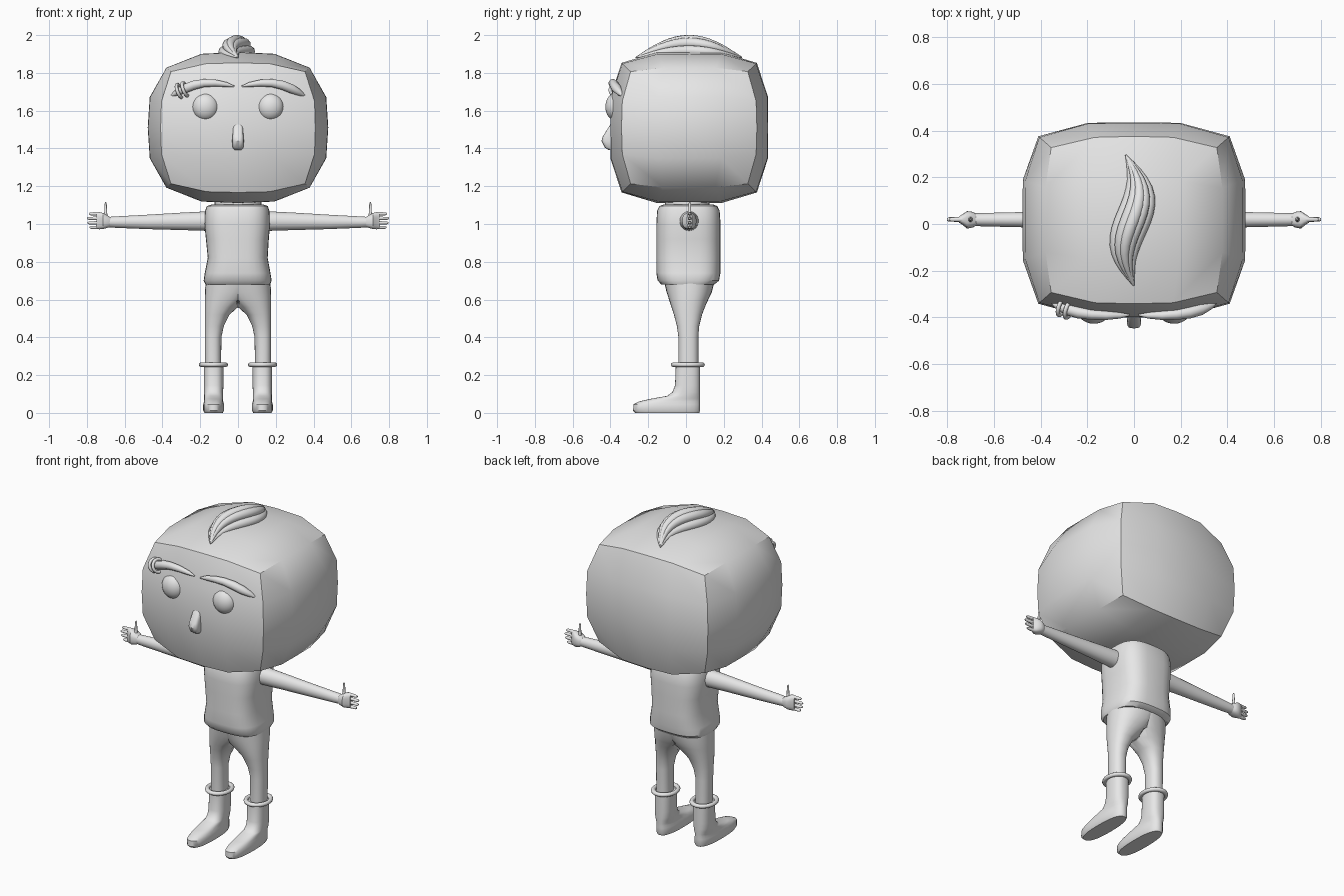
import bpy, bmesh, math
from mathutils import Vector, Matrix

if "Cube" in bpy.data.objects:
    bpy.data.objects.remove(bpy.data.objects["Cube"])

clay = bpy.data.materials.new("light_grey")
clay.use_nodes = True
GREY = (0.8, 0.8, 0.8, 1)
clay.diffuse_color = GREY
clay.node_tree.nodes["Principled BSDF"].inputs["Base Color"].default_value = GREY


def finish(obj, mirror=False, angle=40):
    """Give an object its colour, smooth shading and optional mirrored twin."""
    obj.data.materials.append(clay)
    bpy.ops.object.select_all(action="DESELECT")
    obj.select_set(True)
    bpy.context.view_layer.objects.active = obj
    bpy.ops.object.shade_smooth_by_angle(angle=math.radians(angle))
    if mirror:
        obj.modifiers.new("Mirror", "MIRROR").use_mirror_merge = False
    return obj


def from_bmesh(name, bm, **kw):
    bmesh.ops.recalc_face_normals(bm, faces=bm.faces)
    mesh = bpy.data.meshes.new(name)
    bm.to_mesh(mesh)
    bm.free()
    obj = bpy.data.objects.new(name, mesh)
    bpy.context.collection.objects.link(obj)
    return finish(obj, **kw)


def loft(name, rows, axis="z", power=2, sides=24, clamp=False, **kw):
    """Skin rounded sections; a row is position, then low/high of the two other axes."""
    bm = bmesh.new()
    rings = []
    for pos, a0, a1, b0, b1 in rows:
        ring = []
        for i in range(sides):
            t = 2 * math.pi * i / sides
            c, s = math.cos(t), math.sin(t)
            a = (a0 + a1) / 2 + (a1 - a0) / 2 * math.copysign(abs(c) ** (2 / power), c)
            b = (b0 + b1) / 2 + (b1 - b0) / 2 * math.copysign(abs(s) ** (2 / power), s)
            if clamp:
                a = max(a, 0)
            ring.append(bm.verts.new((a, b, pos) if axis == "z" else (pos, a, b)))
        rings.append(ring)
    for low, high in zip(rings, rings[1:]):
        for i in range(sides):
            j = (i + 1) % sides
            bm.faces.new((low[i], low[j], high[j], high[i]))
    bm.faces.new(rings[0])
    bm.faces.new(rings[-1])
    return from_bmesh(name, bm, **kw)


def tube(name, points, mirror=False):
    """Tapered smooth tube through (position, radius) pairs."""
    curve = bpy.data.curves.new(name, "CURVE")
    curve.dimensions = "3D"
    curve.bevel_depth = 1
    curve.bevel_resolution = 3
    curve.use_fill_caps = True
    spline = curve.splines.new("POLY")
    spline.points.add(len(points) - 1)
    for p, (co, radius) in zip(spline.points, points):
        p.co = (*co, 1)
        p.radius = radius
    obj = bpy.data.objects.new(name, curve)
    bpy.context.collection.objects.link(obj)
    bpy.ops.object.select_all(action="DESELECT")
    obj.select_set(True)
    bpy.context.view_layer.objects.active = obj
    bpy.ops.object.convert(target="MESH")
    return finish(bpy.context.object, mirror, 60)


def torus(name, matrix, major, minor, mirror=False):
    bpy.ops.mesh.primitive_torus_add(major_radius=major, minor_radius=minor,
                                     major_segments=28, minor_segments=10)
    obj = bpy.context.object
    obj.name = name
    obj.data.transform(matrix)
    return finish(obj, mirror, 60)


# Head: coarse cube grid pushed onto a boxy rounded form
SIZE = Vector((0.478, 0.418, 0.4))
bm = bmesh.new()
bmesh.ops.create_cube(bm, size=2)
bmesh.ops.subdivide_edges(bm, edges=bm.edges, cuts=3, use_grid_fill=True)
for v in bm.verts:
    d = Vector([math.tan(c * math.pi / 4) for c in v.co])
    x, y, z = (abs(c) for c in d)
    r = ((x ** 3 + z ** 3) ** 1.5 + y ** 4.5) ** (1 / 4.5)
    v.co = Vector((d.x * SIZE.x, d.y * SIZE.y, d.z * SIZE.z)) / r + Vector((0, 0.017, 1.51))
from_bmesh("head", bm, angle=42)

# Neck, shirt and trousers
loft("neck", [(1.04, -.125, .125, -.11, .125), (1.17, -.125, .125, -.11, .125)])
loft("shirt", [(.68, -.172, .17, -.13, .15), (.70, -.182, .178, -.15, .175),
               (.74, -.176, .172, -.157, .182), (.82, -.16, .157, -.157, .183),
               (.92, -.17, .163, -.157, .183), (1.0, -.178, .17, -.157, .183),
               (1.07, -.174, .166, -.153, .178), (1.095, -.165, .158, -.14, .165),
               (1.103, -.14, .135, -.12, .145)], power=3, sides=32)
loft("trouser_leg", [(.2, .09, .175, -.04, .065), (.4, .088, .176, -.04, .065),
                     (.46, .075, .176, -.048, .07), (.52, .045, .176, -.064, .085),
                     (.56, .0, .176, -.077, .1), (.6, -.06, .176, -.09, .118),
                     (.64, -.12, .175, -.103, .137), (.69, -.172, .172, -.115, .15)],
     power=2.3, sides=28, clamp=True, mirror=True)

# Boots and their cuff rings
loft("boot", [(0, .08, .178, -.268, .07), (.012, .074, .184, -.28, .075),
              (.045, .074, .184, -.278, .075), (.06, .078, .18, -.25, .075),
              (.074, .08, .179, -.19, .075), (.09, .08, .179, -.1, .075),
              (.11, .079, .18, -.072, .075), (.145, .077, .181, -.058, .075),
              (.255, .077, .181, -.054, .075)],
     power=2.5, sides=28, mirror=True)
torus("boot_cuff", Matrix.Translation((.13, .01, .255)) @ Matrix.Diagonal((1, 1.17, 1, 1)),
      .065, .012, True)

# Arms, hands and fingers
loft("arm", [(.14, -.035, .068, .963, 1.068), (.3, -.023, .058, .968, 1.06),
             (.48, -.014, .051, .973, 1.049), (.65, -.01, .047, .98, 1.04),
             (.69, -.008, .046, .983, 1.037)], axis="x", mirror=True)
loft("hand", [(.665, .0, .036, .99, 1.03), (.69, -.015, .052, .98, 1.045),
              (.715, -.02, .055, .973, 1.058), (.735, -.003, .042, .972, 1.063),
              (.75, .006, .032, .974, 1.062)], axis="x", power=2.6, mirror=True)
for i, tip in enumerate((.785, .797, .8, .79)):
    z = .982 + .024 * i
    loft("finger_%d" % (i + 1), [(.735, .009, .03, z - .01, z + .01),
                                 (tip - .008, .01, .029, z - .008, z + .008),
                                 (tip, .014, .025, z - .004, z + .004)],
         axis="x", sides=10, mirror=True)
loft("thumb", [(1.03, .688, .716, .003, .035), (1.06, .693, .708, .011, .028),
               (1.108, .695, .706, .013, .026), (1.116, .698, .703, .016, .023)],
     sides=10, mirror=True)

# Eyes
bm = bmesh.new()
bmesh.ops.create_uvsphere(bm, u_segments=28, v_segments=16, radius=1,
                          matrix=Matrix.Translation((.172, -.372, 1.62))
                          @ Matrix.Diagonal((.07, .055, .073, 1)))
from_bmesh("eye", bm, mirror=True)

# Nose
loft("nose", [(1.393, -.02, .02, -.412, -.36), (1.405, -.029, .029, -.43, -.36),
              (1.44, -.031, .031, -.447, -.36), (1.465, -.029, .029, -.44, -.36),
              (1.515, -.026, .026, -.408, -.36), (1.53, -.02, .02, -.398, -.36)],
     power=3.5, sides=20)

# Eyebrows: arched tapered tubes
tube("eyebrow", [((.02, -.39, 1.728), .004), ((.06, -.392, 1.738), .013),
                 ((.12, -.392, 1.746), .019), ((.18, -.388, 1.746), .022),
                 ((.235, -.38, 1.735), .025), ((.285, -.366, 1.715), .025),
                 ((.325, -.35, 1.695), .017), ((.355, -.335, 1.678), .004)], True)

# Pair of rings on the right eyebrow
for i, centre in enumerate(((-.28, -.367, 1.713), (-.31, -.356, 1.704))):
    turn = Vector((.9, -.3, .35)).to_track_quat("Z", "Y").to_matrix().to_4x4()
    torus("brow_ring_%d" % (i + 1), Matrix.Translation(centre) @ turn, .036, .009)

# Hair tuft: S-curved strands meeting at both tips
STEPS = 16
for i in range(5):
    t = i / 2 - 1
    strand = []
    for k in range(STEPS + 1):
        s = k / STEPS
        bulge = math.sin(math.pi * s)
        x = -.035 * s - .04 * math.sin(2 * math.pi * s) + .05 * t * bulge + .012 * bulge
        z = 1.882 + (.09 - .055 * t * t) * bulge
        strand.append(((x, -.265 + .56 * s, z), .003 + .026 * bulge))
    tube("hair_strand_%d" % (i + 1), strand)
